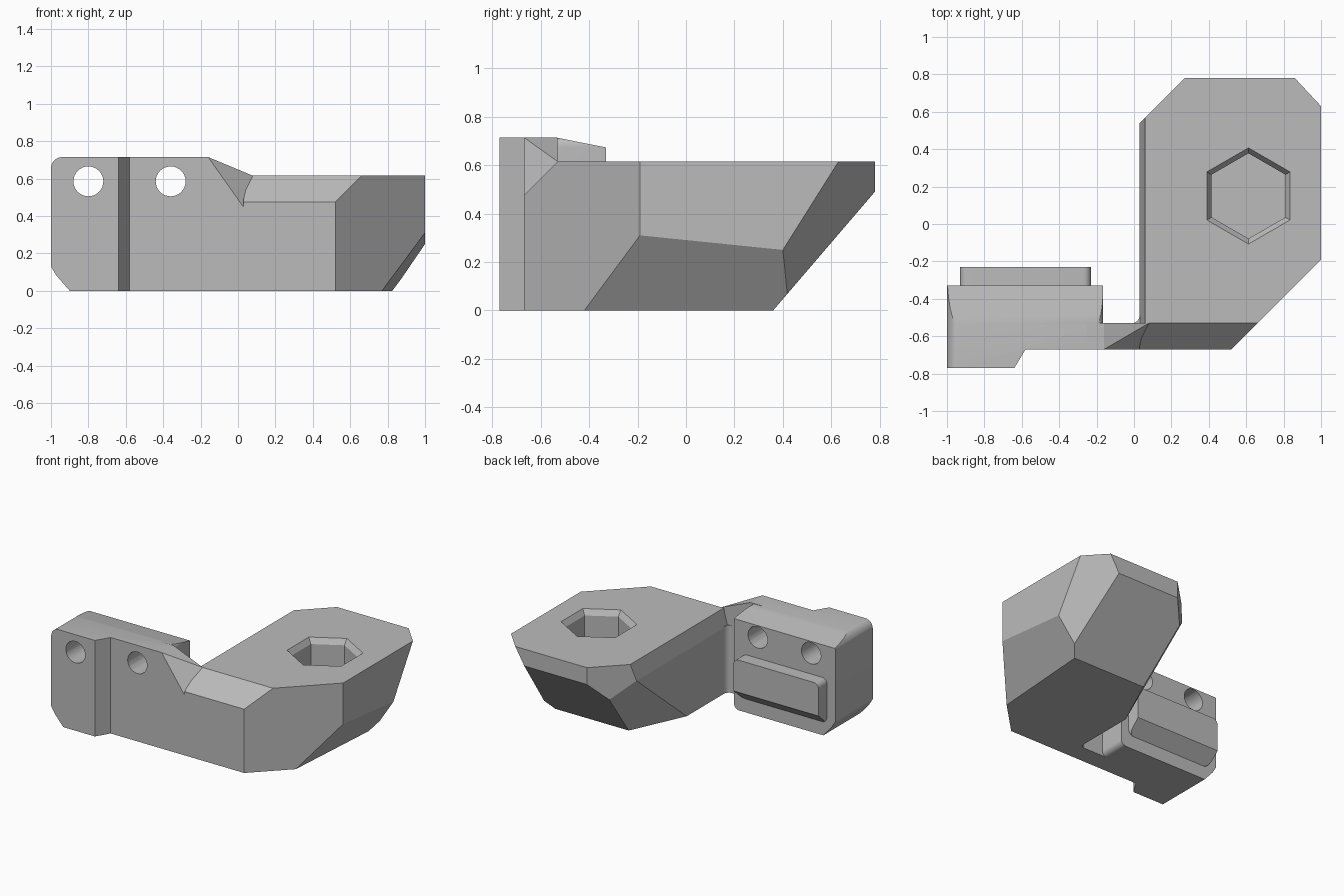
import bpy, bmesh
from math import sin, cos, pi, radians
from mathutils import Vector

cube = bpy.data.objects.get("Cube")
if cube:
    bpy.data.objects.remove(cube, do_unlink=True)

grey = bpy.data.materials.new("plain grey")
grey.use_nodes = True
colour = (0.5, 0.5, 0.5, 1)
grey.diffuse_color = colour
grey.node_tree.nodes["Principled BSDF"].inputs["Base Color"].default_value = colour


def loft(rings):
    """Solid through equal-length rings of points, capped at both ends."""
    bm = bmesh.new()
    loops = [[bm.verts.new(p) for p in ring] for ring in rings]
    n = len(loops[0])
    for a, b in zip(loops, loops[1:]):
        for i in range(n):
            j = (i + 1) % n
            bm.faces.new((a[i], a[j], b[j], b[i]))
    bm.faces.new(loops[0])
    bm.faces.new(loops[-1])
    bmesh.ops.recalc_face_normals(bm, faces=bm.faces)
    return bm


def prism_z(points, z0, z1):
    return loft([[(x, y, z) for x, y in points] for z in (z0, z1)])


def prism_y(points, y0, y1):
    return loft([[(x, y, z) for x, z in points] for y in (y0, y1)])


def slice_off(bm, inside, p, q, r):
    """Cut along the plane through p, q, r and keep the side holding inside."""
    p, q, r = Vector(p), Vector(q), Vector(r)
    normal = (q - p).cross(r - p).normalized()
    if normal.dot(Vector(inside) - p) > 0:
        normal = -normal
    geom = bm.verts[:] + bm.edges[:] + bm.faces[:]
    bmesh.ops.bisect_plane(bm, geom=geom, dist=1e-5, plane_co=p, plane_no=normal, clear_outer=True)
    bmesh.ops.edgeloop_fill(bm, edges=[e for e in bm.edges if e.is_boundary])
    bmesh.ops.recalc_face_normals(bm, faces=bm.faces)


def arc(cx, cz, r, start, steps=6):
    """Quarter circle, anticlockwise from the start angle in degrees."""
    angles = [radians(start) + pi / 2 * i / steps for i in range(steps + 1)]
    return [(cx + r * cos(a), cz + r * sin(a)) for a in angles]


def make(name, bm, helper=False):
    mesh = bpy.data.meshes.new(name)
    bm.to_mesh(mesh)
    bm.free()
    mesh.materials.append(grey)
    ob = bpy.data.objects.new(name, mesh)
    bpy.context.collection.objects.link(ob)
    if helper:
        ob.hide_render = True
        ob.hide_viewport = True
        ob.display_type = 'WIRE'
    return ob


def subtract(ob, cutter):
    mod = ob.modifiers.new(cutter.name, 'BOOLEAN')
    mod.operation = 'DIFFERENCE'
    mod.solver = 'EXACT'
    mod.object = cutter


def smooth(ob):
    bpy.ops.object.select_all(action='DESELECT')
    ob.select_set(True)
    bpy.context.view_layer.objects.active = ob
    bpy.ops.object.shade_smooth_by_angle(angle=radians(25))


# Faceted arm, trimmed from a prism
TOP = 0.615
arm = prism_z([(.03, -.67), (.52, -.67), (1, -.19), (1, .78), (.27, .78), (.03, .54)], 0, TOP)
core = (.5, 0, .4)
arm_cuts = [
    ((0, -.67, .475), (1, -.67, .475), (0, -.53, TOP)),         # front upper slope
    ((0, .36, 0), (1, .36, 0), (0, .78, .49)),                  # back underside
    ((1, -.19, .31), (.77, -.42, 0), (1, .40, .25)),            # outer underside
    ((1, .63, TOP), (1, .40, .25), (.86, .78, TOP)),            # outer back corner
    ((.03, .54, .49), (.03, .19, .2), (.22, .36, 0)),           # inner underside
    ((.06, 0, TOP), (.06, 1, TOP), (.03, 0, .49)),              # inner upper edge
]
for plane in arm_cuts:
    slice_off(arm, core, *plane)
arm = make("arm", arm)


# Hexagonal nut pocket with a chamfered rim
def hexagon(radius, z):
    return [(.612 + radius * cos(pi / 2 + i * pi / 3),
             .15 + radius * sin(pi / 2 + i * pi / 3), z) for i in range(6)]


pocket = make("pocket_cutter", loft([hexagon(.228, .28), hexagon(.228, .575), hexagon(.286, .655)]), True)
subtract(arm, pocket)

# Bridge joining the arm to the mount
bridge = prism_z([(-.25, -.67), (.4, -.67), (.4, -.53), (-.25, -.53)], 0, .715)
middle = (-.1, -.6, .2)
slice_off(bridge, middle, (-.16, -.67, .715), (-.16, -.53, .715), (.08, -.53, TOP))
slice_off(bridge, middle, (-.16, -.67, .715), (.01, -.67, .475), (.08, -.53, TOP))
make("bridge", bridge)

# Small fillet in the inner corner
fillet = [(.05, -.55), (-.01, -.55), (-.01, -.53)]
fillet += [(-.01 + .04 * sin(a), -.49 - .04 * cos(a)) for a in (pi / 8, pi / 4, pi * 3 / 8, pi / 2)]
fillet += [(.05, -.49)]
smooth(make("corner_fillet", prism_z(fillet, 0, .5)))

# Mount block with rounded corners and a sloping rear top
outline = [(-.9, 0), *arc(-.205, .04, .04, 270), *arc(-.205, .675, .04, 0),
           *arc(-.94, .655, .06, 90), (-1, .13), (-.97, .08)]
mount = prism_y(outline, -.77, -.33)
slice_off(mount, (-.6, -.5, .3), (-1, -.54, .715), (0, -.54, .715), (0, -.33, .673))
mount = make("mount_block", mount)
smooth(mount)

# Stepped front and two screw holes
step = prism_z([(-.7, -.87), (-.58, -.67), (.1, -.67), (.1, -.87)], -.1, .9)
subtract(mount, make("step_cutter", step, True))
for side, x in (("outer", -.8), ("inner", -.36)):
    circle = [(x + .08 * cos(i * pi / 16), .585 + .08 * sin(i * pi / 16)) for i in range(32)]
    subtract(mount, make(side + "_hole_cutter", prism_y(circle, -1, 0), True))

# Rear locating pad with a bevelled lower edge
R = .04
pad = prism_y([*arc(-.27, .14, R, 270), *arc(-.27, .39, R, 0),
               *arc(-.89, .39, R, 90), *arc(-.89, .14, R, 180)], -.36, -.23)
slice_off(pad, (-.6, -.3, .3), (-1, -.33, .1), (0, -.33, .1), (0, -.23, .19))
smooth(make("locating_pad", pad))

# Bake the cuts and smooth the hole walls
for ob in (arm, mount):
    bpy.context.view_layer.update()
    cut = bpy.data.meshes.new_from_object(ob.evaluated_get(bpy.context.evaluated_depsgraph_get()))
    ob.modifiers.clear()
    ob.data = cut
smooth(mount)
